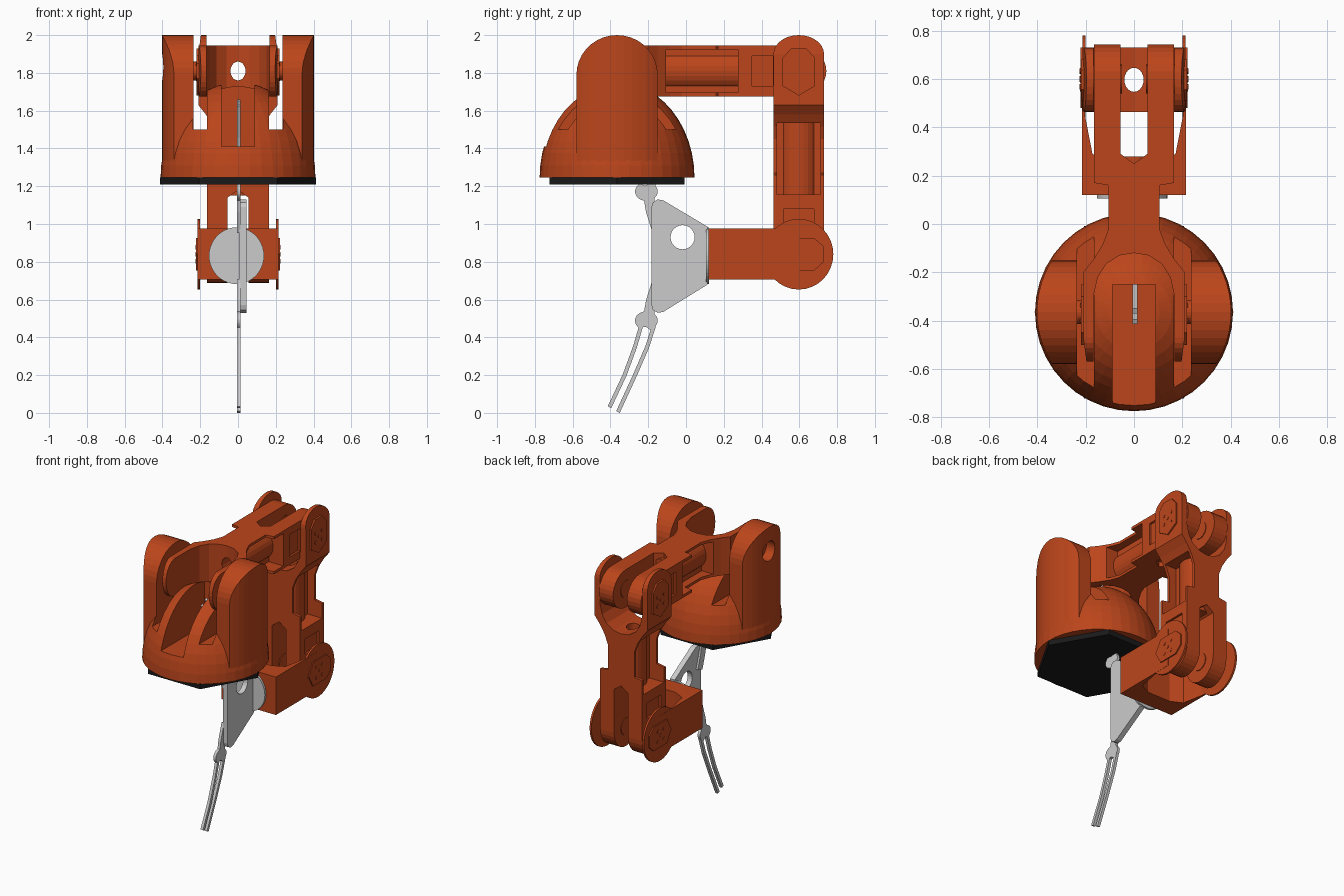
import bpy, bmesh
from math import sin, cos, pi
from mathutils import Matrix, Vector

if "Cube" in bpy.data.objects:
    bpy.data.objects.remove(bpy.data.objects["Cube"])


def material(name, col):
    m = bpy.data.materials.new(name)
    m.diffuse_color = (*col, 1)
    m.use_nodes = True
    m.node_tree.nodes["Principled BSDF"].inputs["Base Color"].default_value = m.diffuse_color
    return m


ORANGE = material("burnt_orange", (0.5, 0.06, 0.011))
BLACK = material("black", (0.01, 0.01, 0.01))


def finish(name, bm, mat=None):
    bmesh.ops.recalc_face_normals(bm, faces=bm.faces)
    me = bpy.data.meshes.new(name)
    bm.to_mesh(me)
    bm.free()
    ob = bpy.data.objects.new(name, me)
    bpy.context.collection.objects.link(ob)
    if mat:
        me.materials.append(mat)
    return ob


def prism(name, pts, axis, lo, hi, mat=None):
    """Extrude a 2D outline along an axis (outline uses the other two axes in order)."""
    put = {'x': lambda a, b, t: (t, a, b), 'y': lambda a, b, t: (a, t, b),
           'z': lambda a, b, t: (a, b, t)}[axis]
    bm = bmesh.new()
    f = bm.faces.new([bm.verts.new(put(a, b, lo)) for a, b in pts])
    g = bmesh.ops.extrude_face_region(bm, geom=[f])
    step = Vector(put(0, 0, hi - lo))
    bmesh.ops.translate(bm, vec=step, verts=[v for v in g['geom'] if isinstance(v, bmesh.types.BMVert)])
    return finish(name, bm, mat)


def arc(cx, cy, rx, ry, a0=0, a1=360, n=24):
    full = abs(a1 - a0) == 360
    k = n if full else n - 1
    ang = [(a0 + (a1 - a0) * i / k) * pi / 180 for i in range(n)]
    return [(cx + rx * cos(a), cy + ry * sin(a)) for a in ang]


def rect(a0, a1, b0, b1):
    return [(a0, b0), (a1, b0), (a1, b1), (a0, b1)]


def mirrored(half):
    """Close a half outline (x >= 0) with its mirror image."""
    return half + [(-x, y) for x, y in reversed(half) if x > 1e-6]


def boolean(a, b, op='DIFFERENCE'):
    m = a.modifiers.new("b", 'BOOLEAN')
    m.operation, m.object, m.solver = op, b, 'EXACT'
    bpy.context.view_layer.objects.active = a
    bpy.ops.object.modifier_apply(modifier="b")
    bpy.data.objects.remove(b)


def stroke(name, path, w, x0, x1):
    """Flat strip of given width following a path in the side view."""
    left, right = [], []
    for i, p in enumerate(path):
        d = (Vector(path[min(i + 1, len(path) - 1)]) - Vector(path[max(i - 1, 0)])).normalized()
        left.append((p[0] - d.y * w / 2, p[1] + d.x * w / 2))
        right.append((p[0] + d.y * w / 2, p[1] - d.x * w / 2))
    return prism(name, left + right[::-1], 'x', x0, x1)


def bolted_panel(name, cy, cz, flip, x0, x1, matrix=Matrix()):
    """Raised pointed panel with five bolts, on both sides."""
    out = [(-.12, 0), (-.07, .085), (.08, .085), (.13, .04), (.13, -.04), (.08, -.085), (-.07, -.085)]
    bolts = [(0, 0)] + [(sx * .032, sz * .037) for sx in (-1, 1) for sz in (-1, 1)]
    for s, side in ((-1, "left"), (1, "right")):
        ob = prism(f"{name}_{side}", [(cy + flip * a, cz + b) for a, b in out], 'x', s * x0, s * x1, ORANGE)
        ob.matrix_world = matrix
        for i, (a, b) in enumerate(bolts):
            ob = prism(f"{name}_{side}_bolt_{i}", arc(cy + a, cz + b, .012, .012, n=10), 'x',
                       s * x0, s * (x1 + .003), ORANGE)
            ob.matrix_world = matrix


# Arm link: wide fork at the start, slim neck, twin prongs at the end
def arm_link(name, matrix):
    slot = [(0, .25), (.06, .24), (.115, .205), (.15, .15), (.168, .07), (.168, -.25)]
    outer = [(.19, -.25), (.21, -.1), (.21, .17), (.17, .22), (.13, .285), (.105, .35), (.105, .53), (.165, .54),
             (.165, 1.13), (.055, 1.13), (.055, .66), (0, .62)]
    plan = slot + outer
    right = plan[:-1] + [plan[-1]]
    left = [(-x, y) for x, y in reversed(right) if x > 1e-6]
    link = prism(name, right + left, 'z', -.3, .3, ORANGE)
    side = arc(-.1, 0, .1, .134, 90, 270, 15) + arc(.97, 0, .143, .134, -90, 90, 15)
    boolean(link, prism("side", side, 'x', -.4, .4), 'INTERSECT')
    for s in (-1, 1):
        boolean(link, prism("recess", rect(.265, .645, -.115, .115), 'x', s * .05, s * .3))
        boolean(link, prism("pocket", rect(.72, .83, -.08, .08), 'x', s * .15, s * .3))
    boolean(link, prism("tube", arc(0, 0, .085, .1), 'y', .25, .65, ORANGE), 'UNION')
    boolean(link, prism("bore", arc(0, 0, .04, .05, n=20), 'y', .1, .8))
    link.matrix_world = matrix
    bolted_panel(name + "_panel", 0, 0, -1, .2, .22, matrix)
    # pivot pin through the prongs
    pin = prism(name + "_pivot", arc(.97, 0, .06, .06), 'x', .05, .2, ORANGE)
    pin.matrix_world = matrix
    pin = prism(name + "_pivot_left", arc(.97, 0, .06, .06), 'x', -.2, -.05, ORANGE)
    pin.matrix_world = matrix


arm_link("upper_arm", Matrix.Translation((0, -.37, 1.81)))
arm_link("forearm", Matrix.Translation((0, .597, 1.8)) @ Matrix.Rotation(-pi / 2, 4, 'X'))

# Base dome with a centre groove and two slots for the arm fork
CY = -.365
bm = bmesh.new()
bmesh.ops.create_uvsphere(bm, u_segments=40, v_segments=24, radius=1)
bmesh.ops.delete(bm, geom=[v for v in bm.verts if v.co.z < -.001], context='VERTS')
bmesh.ops.holes_fill(bm, edges=[e for e in bm.edges if e.is_boundary], sides=0)
bmesh.ops.transform(bm, verts=bm.verts,
                    matrix=Matrix.Translation((0, CY, 1.245)) @ Matrix.Diagonal((.41, .41, .505, 1)))
dome = finish("base_dome", bm, ORANGE)
boolean(dome, prism("groove", rect(-.088, .088, -.9, -.25), 'z', 1.41, 1.9))
for s in (-1, 1):
    boolean(dome, prism("fork_slot", rect(-.9, .2, 1.5, 1.9), 'x', s * .165, s * .237))

# Hexagonal base plate
prism("base_plate", arc(0, CY, .412, .412, n=6), 'z', 1.208, 1.246, BLACK)

# Shoulder towers, rounded on top and trimmed to the dome's round footprint
arch = [(CY - .215, 1.27), (CY + .215, 1.27)] + arc(CY, 1.79, .215, .21, 0, 180, 19)
for s, side in ((-1, "left"), (1, "right")):
    tower = prism(f"shoulder_tower_{side}", arch, 'x', s * .236, s * .45, ORANGE)
    boolean(tower, prism("trim", arc(0, CY, .402, .402, n=64), 'z', 1, 2.2), 'INTERSECT')
    if s < 0:
        boolean(tower, prism("socket", arc(CY, 1.83, .07, .07), 'x', -.5, -.33))
    # shoulder pivot between tower and fork
    prism(f"shoulder_pivot_{side}", arc(CY, 1.81, .05, .05), 'x', s * .2, s * .25, ORANGE)

# Hand: open fork body with thin round side plates
plan = [(.215, .12), (.215, .6), (.203, .6), (.203, .45), (.172, .29), (.09, .25), (0, .25)]
hand = prism("hand_body", plan + [(-x, y) for x, y in reversed(plan[:-1])], 'z', .705, .975, ORANGE)
for s, side in ((-1, "left"), (1, "right")):
    prism(f"hand_side_plate_{side}", arc(.597, .84, .183, .187, n=32), 'x', s * .2, s * .214, ORANGE)
bolted_panel("hand_panel", .6, .84, 1, .205, .222)

# Gripper: round mount, slab with hole, and mirrored finger pairs
prism("gripper_mount", arc(-.008, .832, .146, .15, n=40), 'y', .105, .121)
slab = prism("gripper_plate", [(.115, .68), (.115, .985), (-.12, 1.125), (-.15, 1.13), (-.175, 1.115), (-.183, 1.09),
                               (-.183, .57), (-.175, .545), (-.15, .53), (-.12, .535)], 'x', .008, .045)
boolean(slab, prism("hole", arc(-.018, .93, .064, .064), 'x', -.1, .1))
for flip, side in ((False, "lower"), (True, "upper")):
    def m(pts):
        return [(y, 1.66 - z if flip else z) for y, z in pts]
    knuckle = prism(f"{side}_knuckle", m(arc(-.21, .488, .06, .05)), 'x', -.006, .014)
    boolean(knuckle, prism("pin_hole", m(arc(-.218, .43, .026, .026, n=14)), 'x', -.1, .1))
    stroke(f"{side}_finger_link", m([(-.2, .5), (-.185, .59), (-.15, .7)]), .055, -.006, .014)
    stroke(f"{side}_finger_outer", m([(-.235, .47), (-.27, .35), (-.325, .2), (-.405, .03)]), .021, -.006, .014)
    stroke(f"{side}_finger_inner", m([(-.17, .46), (-.205, .35), (-.27, .2), (-.36, .005)]), .021, -.006, .014)
